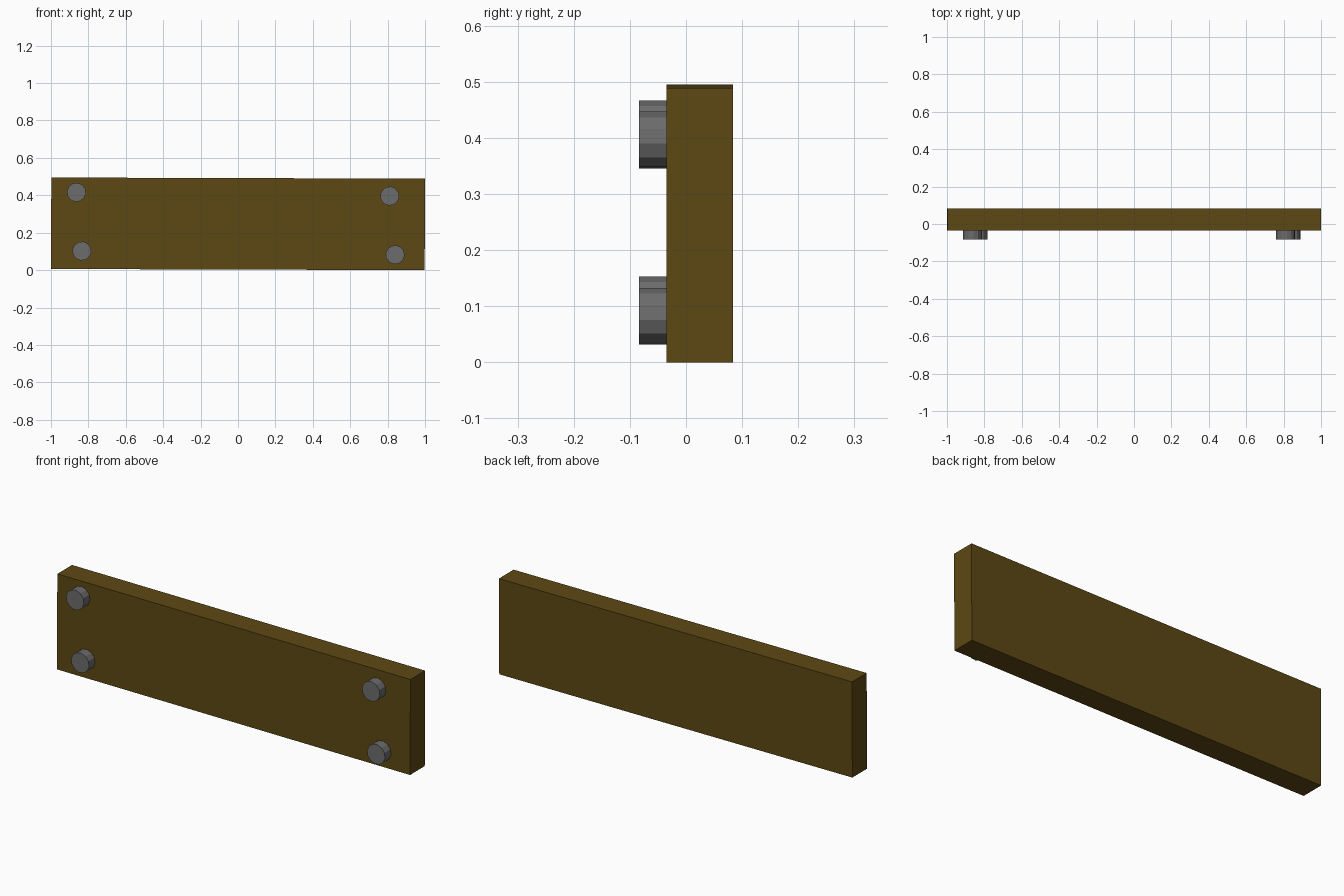
import bpy, bmesh
from math import sin, cos, pi, radians

if "Cube" in bpy.data.objects:
    bpy.data.objects.remove(bpy.data.objects["Cube"])

FRONT, BACK, BOLT_FRONT = -0.035, 0.084, -0.084


def material(name, color):
    m = bpy.data.materials.new(name)
    m.diffuse_color = color
    m.use_nodes = True
    m.node_tree.nodes["Principled BSDF"].inputs["Base Color"].default_value = m.diffuse_color
    return m


def prism(name, outline, y0, y1, mat):
    """Extrude an (x, z) outline from y0 back to y1."""
    bm = bmesh.new()
    face = bm.faces.new([bm.verts.new((x, y0, z)) for x, z in outline])
    ext = bmesh.ops.extrude_face_region(bm, geom=[face], use_keep_orig=True)
    moved = [g for g in ext["geom"] if isinstance(g, bmesh.types.BMVert)]
    bmesh.ops.translate(bm, verts=moved, vec=(0, y1 - y0, 0))
    bmesh.ops.recalc_face_normals(bm, faces=bm.faces)
    mesh = bpy.data.meshes.new(name)
    bm.to_mesh(mesh)
    bm.free()
    mesh.materials.append(mat)
    obj = bpy.data.objects.new(name, mesh)
    bpy.context.collection.objects.link(obj)
    return obj


wood = material("wood", (0.11, 0.065, 0.007, 1))
metal = material("metal", (0.15, 0.15, 0.15, 1))

# Very slightly tilted board
prism("plank", [(-1, 0.006), (0.998, 0), (1, 0.489), (-0.998, 0.495)],
      FRONT, BACK, wood)

# Twelve-sided bolt heads near the corners
centres = {
    "bolt_upper_left": (-0.864, 0.416),
    "bolt_lower_left": (-0.835, 0.102),
    "bolt_upper_right": (0.811, 0.396),
    "bolt_lower_right": (0.84, 0.082),
}
for name, (cx, cz) in centres.items():
    angles = [radians(-7) + i * pi / 6 for i in range(12)]
    ring = [(cx + 0.051 * cos(a), cz + 0.051 * sin(a)) for a in angles]
    prism(name, ring, BOLT_FRONT, FRONT + 0.01, metal)
